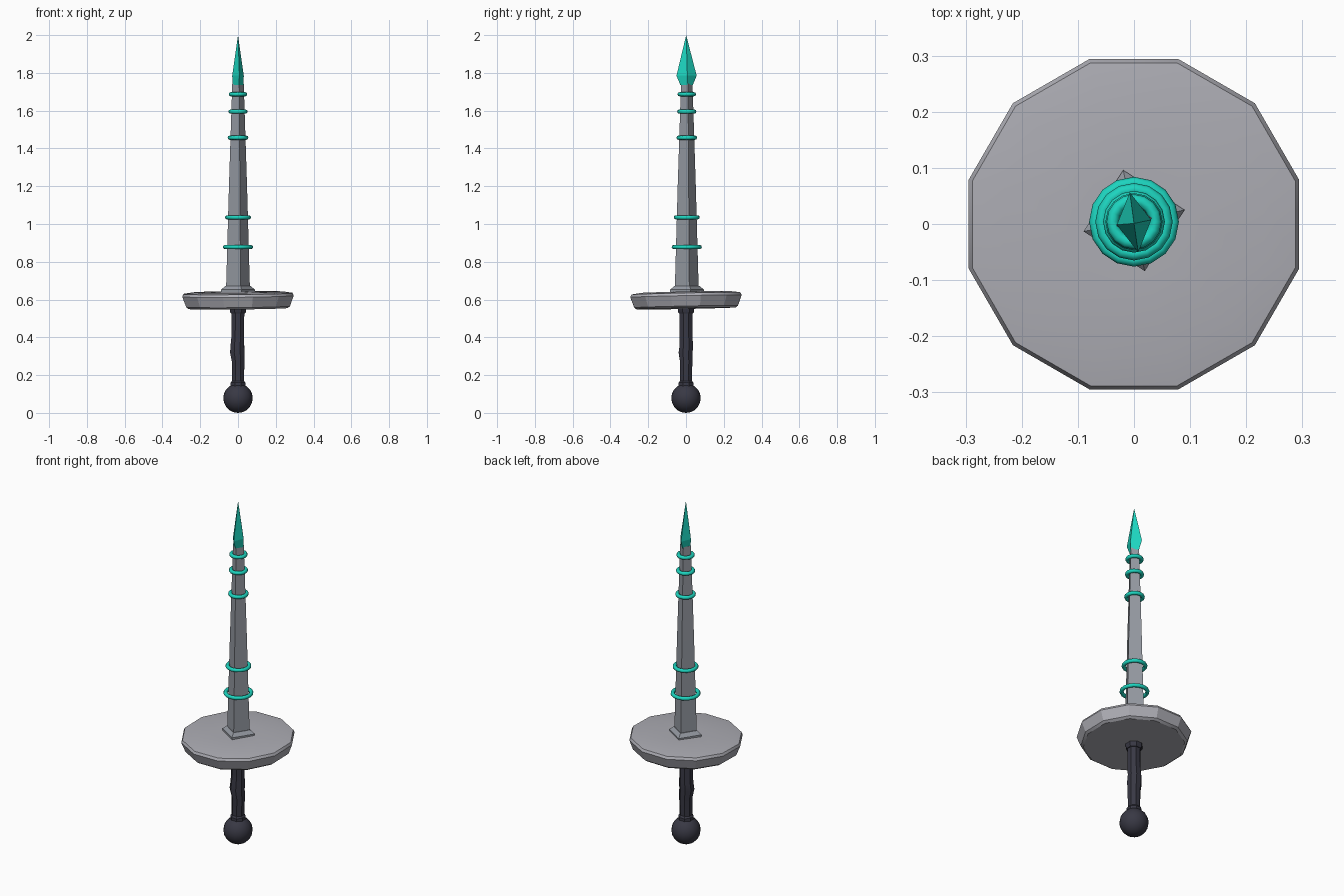
import bpy, bmesh, math
from mathutils import Matrix

cube = bpy.data.objects.get("Cube")
if cube:
    bpy.data.objects.remove(cube, do_unlink=True)


def material(name, rgb):
    m = bpy.data.materials.new(name)
    m.use_nodes = True
    color = (*rgb, 1)
    m.diffuse_color = color
    m.node_tree.nodes["Principled BSDF"].inputs["Base Color"].default_value = color
    return m


STEEL = material("blade steel", (0.30, 0.32, 0.36))
GUARD = material("pale guard metal", (0.42, 0.42, 0.46))
GRIP = material("dark grip", (0.040, 0.040, 0.058))
TEAL = material("teal crystal", (0.012, 0.66, 0.52))


def finish(bm, name, mat, smooth=None):
    bmesh.ops.recalc_face_normals(bm, faces=bm.faces)
    mesh = bpy.data.meshes.new(name)
    bm.to_mesh(mesh)
    bm.free()
    mesh.materials.append(mat)
    ob = bpy.data.objects.new(name, mesh)
    bpy.context.collection.objects.link(ob)
    if smooth:
        bpy.ops.object.select_all(action='DESELECT')
        ob.select_set(True)
        bpy.context.view_layer.objects.active = ob
        bpy.ops.object.shade_smooth_by_angle(angle=math.radians(smooth))
    return ob


def loft(name, sections, sides, mat, turn=0.0, smooth=None, tilt=None):
    """Stack polygon sections (z, rx, ry, x, y), turned about z; zero radius is a point."""
    bm = bmesh.new()
    rot = Matrix.Rotation(math.radians(turn), 3, 'Z')
    rings = []
    for z, rx, ry, ox, oy in sections:
        ring = []
        for i in range(sides if rx > 0 else 1):
            a = 2 * math.pi * i / sides
            v = bm.verts.new((rx * math.cos(a), ry * math.sin(a), 0))
            v.co = rot @ v.co
            v.co.x += ox
            v.co.y += oy
            v.co.z += z
            ring.append(v)
        rings.append(ring)
    for a, b in zip(rings, rings[1:]):
        for i in range(sides):
            j = (i + 1) % sides
            if len(b) == 1:
                bm.faces.new((a[i], a[j], b[0]))
            else:
                bm.faces.new((a[i], a[j], b[j], b[i]))
    for ring in (rings[0], rings[-1]):
        if len(ring) > 2:
            bm.faces.new(ring)
    if tilt:
        bmesh.ops.rotate(bm, verts=bm.verts, cent=(0, 0, 0.6), matrix=tilt)
    return finish(bm, name, mat, smooth)


# Pommel: slightly flattened ball
bm = bmesh.new()
bmesh.ops.create_uvsphere(bm, u_segments=16, v_segments=10, radius=0.078)
bmesh.ops.translate(bm, verts=bm.verts, vec=(0, 0, 0.078))
finish(bm, "pommel", GRIP, 40)

# Grip: uneven, hand-worn column, with a collar below the guard
loft("grip", [
    (0.13, 0.042, 0.042, 0.000, 0), (0.16, 0.042, 0.042, 0.000, 0),
    (0.17, 0.034, 0.034, 0.000, 0), (0.27, 0.036, 0.035, 0.001, 0.001),
    (0.32, 0.041, 0.040, -0.004, -0.002), (0.36, 0.039, 0.038, -0.003, 0.002),
    (0.41, 0.036, 0.036, -0.001, 0), (0.53, 0.036, 0.036, 0.000, 0)],
    8, GRIP, 22.5, 30)
loft("grip_collar", [
    (0.525, 0.040, 0.040, 0, 0), (0.535, 0.046, 0.046, 0, 0),
    (0.57, 0.046, 0.046, 0, 0)], 8, GRIP, 22.5, 30)

# Guard: twelve-sided dish, leaning a little towards the front
lean = Matrix.Rotation(math.radians(1.2), 3, 'X') @ Matrix.Rotation(math.radians(-0.6), 3, 'Y')
loft("guard", [
    (0.553, 0.270, 0.270, 0, 0), (0.563, 0.284, 0.284, 0, 0),
    (0.618, 0.305, 0.305, 0, 0), (0.632, 0.298, 0.298, 0, 0),
    (0.640, 0.240, 0.240, 0, 0), (0.642, 0.100, 0.100, 0, 0)],
    12, GUARD, 15, 28, lean)

# Blade foot and square tapering blade, standing on a corner
TURN = 12
loft("blade_foot", [
    (0.630, 0.092, 0.092, 0, 0.006), (0.652, 0.092, 0.092, 0, 0.006),
    (0.672, 0.068, 0.068, 0, 0.005)], 4, STEEL, TURN)
loft("blade", [
    (0.640, 0.065, 0.065, 0, 0.004), (1.20, 0.049, 0.049, 0, 0.004),
    (1.745, 0.031, 0.031, 0, 0.004)], 4, STEEL, TURN)

# Crystal tip: flattened spike, broad front to back
loft("crystal_tip", [
    (1.735, 0.029, 0.033, 0, 0.003), (1.785, 0.031, 0.054, 0, 0.003),
    (2.000, 0, 0, 0, 0.001)], 4, TEAL, 8)

# Crystal rings round the blade: (height, outer radius)
for n, (z, outer) in enumerate([(0.878, 0.080), (1.035, 0.069), (1.457, 0.055),
                                (1.595, 0.051), (1.687, 0.049)], 1):
    tube = 0.011
    bm = bmesh.new()
    SEG, SIDES = 16, 8
    loops = []
    for i in range(SEG):
        a = 2 * math.pi * i / SEG
        loop = []
        for k in range(SIDES):
            b = 2 * math.pi * k / SIDES
            r = outer - tube + tube * math.cos(b)
            loop.append(bm.verts.new((r * math.cos(a), 0.004 + r * math.sin(a),
                                      z + tube * math.sin(b))))
        loops.append(loop)
    for i in range(SEG):
        p, q = loops[i], loops[(i + 1) % SEG]
        for k in range(SIDES):
            m = (k + 1) % SIDES
            bm.faces.new((p[k], q[k], q[m], p[m]))
    finish(bm, f"crystal_ring_{n}", TEAL, 50)
